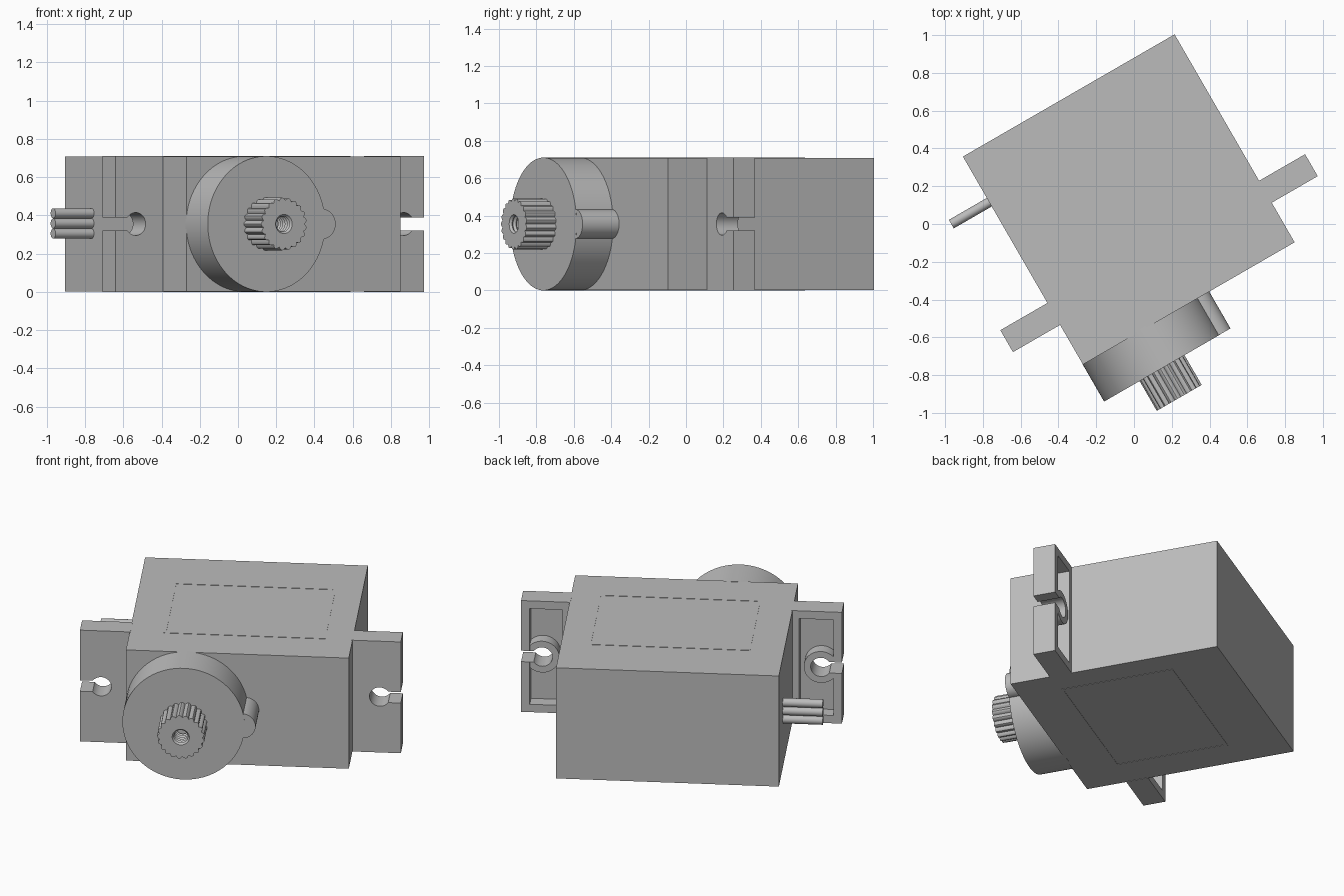
import bpy, bmesh
from math import pi, sin, cos, asin, radians

old = bpy.data.objects.get("Cube")
if old:
    bpy.data.objects.remove(old, do_unlink=True)

GREY = (0.5, 0.5, 0.5, 1)
mat = bpy.data.materials.new("plain grey")
mat.use_nodes = True
mat.diffuse_color = GREY
mat.node_tree.nodes["Principled BSDF"].inputs["Base Color"].default_value = GREY

TURN = radians(30)               # the whole motor is turned about z
LEFT, RIGHT = -0.606, 0.688      # case sides
FRONT, BACK = -0.509, 0.762      # case front and back
TOP = 0.71
MID = TOP / 2
SHAFT_X = -0.252
BOSS_FRONT = -0.735


def finish(name, bm, smooth=False):
    bmesh.ops.recalc_face_normals(bm, faces=bm.faces[:])
    me = bpy.data.meshes.new(name)
    bm.to_mesh(me)
    bm.free()
    me.materials.append(mat)
    ob = bpy.data.objects.new(name, me)
    bpy.context.collection.objects.link(ob)
    ob.rotation_euler.z = TURN
    if smooth:
        bpy.ops.object.select_all(action='DESELECT')
        ob.select_set(True)
        bpy.context.view_layer.objects.active = ob
        bpy.ops.object.shade_smooth_by_angle(angle=radians(30))
    return ob


def add_box(bm, x0, x1, y0, y1, z0, z1):
    vs = bmesh.ops.create_cube(bm, size=1)["verts"]
    for v in vs:
        v.co.x = x1 if v.co.x > 0 else x0
        v.co.y = y1 if v.co.y > 0 else y0
        v.co.z = z1 if v.co.z > 0 else z0


def prism(name, outline, y0, y1, smooth=False):
    """Extrude an (x, z) outline along y."""
    bm = bmesh.new()
    face = bm.faces.new([bm.verts.new((x, y0, z)) for x, z in outline])
    new = bmesh.ops.extrude_face_region(bm, geom=[face])["geom"]
    for v in new:
        if isinstance(v, bmesh.types.BMVert):
            v.co.y = y1
    return finish(name, bm, smooth)


def circle(cx, cz, r, n=64):
    return [(cx + r * cos(2 * pi * i / n), cz + r * sin(2 * pi * i / n)) for i in range(n)]


# Case
bm = bmesh.new()
add_box(bm, LEFT, RIGHT, FRONT, BACK, 0.002, TOP - 0.002)
finish("case", bm)

# Thin raised label borders above and below
for name, z in (("top_label_border", TOP - 0.002), ("bottom_label_border", 0)):
    bm = bmesh.new()
    x0, x1, y0, y1, w = -0.41, 0.53, -0.26, 0.43, 0.015
    for box in ((x0, x1, y0, y0 + w), (x0, x1, y1 - w, y1),
                (x0, x0 + w, y0 + w, y1 - w), (x1 - w, x1, y0 + w, y1 - w)):
        add_box(bm, *box, z, z + 0.002)
    finish(name, bm)

# Round gear housing and its small side bump
prism("gear_housing", circle(SHAFT_X, MID, MID, 96), FRONT + 0.01, BOSS_FRONT, True)
prism("housing_bump", circle(0.088, MID, 0.078), FRONT + 0.01, BOSS_FRONT + 0.001, True)

# Splined output shaft with a threaded screw hole
TEETH, STEP = 21, 6
N = TEETH * STEP


def spline(k):
    return 0.138 - 0.014 * (1 - abs(sin(pi * k / STEP)))


END = -0.917
rings = [(spline, BOSS_FRONT + 0.01), (spline, END), (lambda k: 0.05, END)]
for i in range(1, 13):
    rings.append((lambda k, r=0.04 if i % 2 else 0.05: r, END + i * 0.012))
bm = bmesh.new()
loops = []
for radius, y in rings:
    loops.append([bm.verts.new((SHAFT_X + radius(k) * cos(2 * pi * k / N), y,
                                MID + radius(k) * sin(2 * pi * k / N))) for k in range(N)])
for a, b in zip(loops, loops[1:]):
    for k in range(N):
        j = (k + 1) % N
        bm.faces.new((a[k], a[j], b[j], b[k]))
bm.faces.new(loops[-1])
bm.faces.new(loops[0])
finish("output_shaft", bm, True)

# Mounting ears: slotted front plate, rim and ring around the screw hole
EAR_FRONT, EAR_BACK, FLOOR = -0.267, -0.133, -0.215
HOLE, HOLE_R, RING_R, SLOT, RIM = 0.122, 0.06, 0.1, 0.035, 0.05


def open_arc(r, n=40):
    """Circle about the hole, open towards the ear's end (t = 0)."""
    gap = asin(SLOT / r)
    return [(HOLE - r * cos(gap + (2 * pi - 2 * gap) * i / n),
             MID + r * sin(gap + (2 * pi - 2 * gap) * i / n)) for i in range(n + 1)]


for side, end, root, s in (("right", -0.894, LEFT, -1), ("left", 0.969, RIGHT, 1)):
    width = abs(end - root)
    lo, hi = MID - SLOT, MID + SLOT
    outer = [(0, lo), (0, 0), (width + 0.005, 0), (width + 0.005, TOP), (0, TOP), (0, hi)]
    w, h = width - 0.04, TOP - RIM
    inner = [(RIM, hi), (RIM, h), (w, h), (w, RIM), (RIM, RIM), (RIM, lo)]

    def place(pts):
        return [(end - s * t, z) for t, z in pts]

    prism(side + "_ear_plate", place(outer + open_arc(HOLE_R)), EAR_FRONT, FLOOR, True)
    prism(side + "_ear_rim", place(outer + inner), FLOOR, EAR_BACK)
    prism(side + "_ear_ring", place(open_arc(RING_R) + open_arc(HOLE_R)[::-1]),
          FLOOR, EAR_BACK - 0.001, True)

# Three cable wires leaving the case side
for i, name in enumerate(("lower_wire", "middle_wire", "upper_wire")):
    bm = bmesh.new()
    z = MID + 0.003 + (i - 1) * 0.053
    ends = []
    for x in (LEFT + 0.01, -0.838):
        loop = [bm.verts.new((x, 0.483 + 0.026 * cos(2 * pi * k / 24),
                              z + 0.026 * sin(2 * pi * k / 24))) for k in range(24)]
        bm.faces.new(loop)
        ends.append(loop)
    for k in range(24):
        j = (k + 1) % 24
        bm.faces.new((ends[0][k], ends[0][j], ends[1][j], ends[1][k]))
    finish(name, bm, True)
